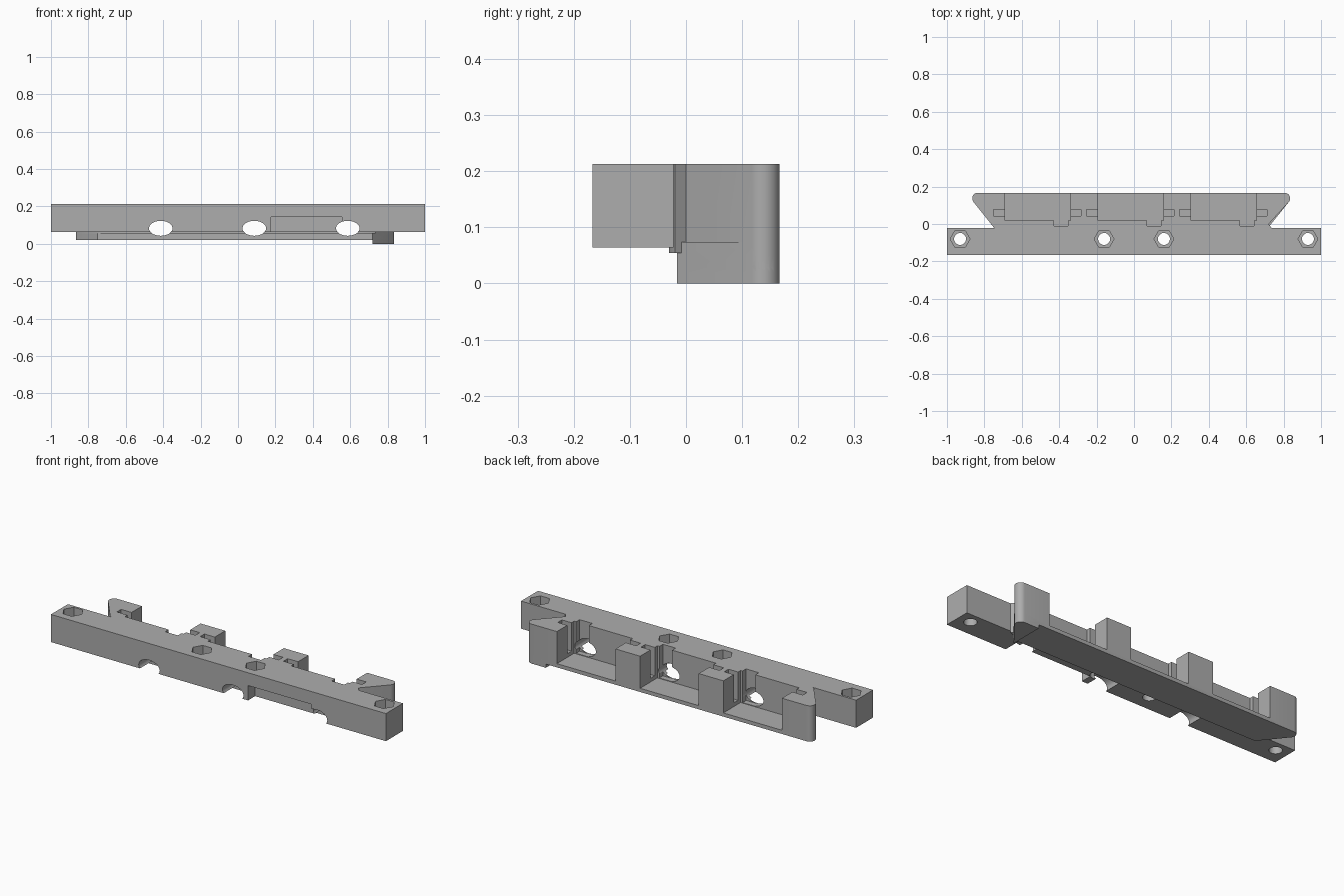
import bpy, bmesh
from math import sin, cos, pi, radians

if "Cube" in bpy.data.objects:
    bpy.data.objects.remove(bpy.data.objects["Cube"], do_unlink=True)

grey = bpy.data.materials.new("plain grey")
grey.use_nodes = True
colour = (0.42, 0.42, 0.42, 1)
grey.diffuse_color = colour
grey.node_tree.nodes["Principled BSDF"].inputs["Base Color"].default_value = colour

TOP, BAR_BOTTOM, PLATE_BOTTOM, FLOOR = 0.213, 0.064, 0.02, 0.04


def prism(name, points, low, high, along_y=False):
    """Extrude a closed profile along z, or along y for an xz profile."""
    bm = bmesh.new()
    place = (lambda p: (p[0], low, p[1])) if along_y else (lambda p: (p[0], p[1], low))
    face = bm.faces.new([bm.verts.new(place(p)) for p in points])
    grown = bmesh.ops.extrude_face_region(bm, geom=[face])["geom"]
    step = (0, high - low, 0) if along_y else (0, 0, high - low)
    bmesh.ops.translate(bm, vec=step, verts=[g for g in grown if isinstance(g, bmesh.types.BMVert)])
    bmesh.ops.recalc_face_normals(bm, faces=bm.faces)
    mesh = bpy.data.meshes.new(name)
    bm.to_mesh(mesh)
    bm.free()
    mesh.materials.append(grey)
    obj = bpy.data.objects.new(name, mesh)
    bpy.context.collection.objects.link(obj)
    return obj


def box(name, x0, x1, y0, y1, z0, z1):
    return prism(name, [(x0, y0), (x1, y0), (x1, y1), (x0, y1)], z0, z1)


def ring(cx, cy, rx, ry, sides):
    return [(cx + rx * cos(2 * pi * i / sides), cy + ry * sin(2 * pi * i / sides))
            for i in range(sides)]


def arc(cx, cy, r, start, end, steps=8):
    angles = [radians(start + (end - start) * i / steps) for i in range(steps + 1)]
    return [(cx + r * cos(a), cy + r * sin(a)) for a in angles]


def combine(target, tool, operation):
    tool.hide_render = True
    mod = target.modifiers.new(operation, "BOOLEAN")
    mod.operation, mod.solver, mod.object = operation, "EXACT", tool
    bpy.context.view_layer.objects.active = target
    bpy.ops.object.modifier_apply(modifier=mod.name)
    bpy.data.objects.remove(tool, do_unlink=True)


# Long front bar
rail = box("mounting_rail", -1, 1, -0.167, -0.022, BAR_BOTTOM, TOP)

# Flared rear body with rounded ends
right_end = arc(0.805, 0.137, 0.03, -40, 90)
left_end = arc(-0.835, 0.137, 0.03, 90, 218)
flare = [(-0.75, -0.018), (-0.72, -0.03), (0.715, -0.03), (0.735, -0.02), (0.72, 0)] + right_end + left_end
combine(rail, prism("rear_body", flare, BAR_BOTTOM - 0.01, TOP), "UNION")
lower = [(-0.75, -0.016), (0.72, -0.016)] + right_end + left_end
combine(rail, prism("base_plate", lower, PLATE_BOTTOM, BAR_BOTTOM + 0.01), "UNION")

# Foot below the right end
foot = [(0.72, -0.016)] + right_end + [(0.72, 0.167)]
combine(rail, prism("end_foot", foot, 0, PLATE_BOTTOM + 0.01), "UNION")

# Three rear pockets, each with side slots, a front notch and an oval hole
for i in range(3):
    x = -0.69 + 0.497 * i
    combine(rail, box("pocket", x, x + 0.35, 0.02, 0.3, FLOOR, 0.3), "DIFFERENCE")
    combine(rail, box("left_slot", x - 0.062, x + 0.01, 0.042, 0.078, 0.06, 0.3), "DIFFERENCE")
    combine(rail, box("right_slot", x + 0.34, x + 0.407, 0.042, 0.078, 0.06, 0.3), "DIFFERENCE")
    combine(rail, box("notch", x + 0.262, x + 0.338, -0.01, 0.03, FLOOR + 0.003, 0.3), "DIFFERENCE")
    oval = ring(-0.413 + 0.5 * i, 0.083, 0.063, 0.04, 40)
    combine(rail, prism("oval_hole", oval, -0.3, 0.06, True), "DIFFERENCE")

# Shallow recess at the lower front
combine(rail, box("front_recess", 0.177, 0.556, -0.3, -0.107, 0, 0.144), "DIFFERENCE")

# Screw holes with hexagonal nut seats
for x in (-0.93, -0.16, 0.16, 0.93):
    combine(rail, prism("screw_hole", ring(x, -0.08, 0.032, 0.032, 24), -0.1, 0.3), "DIFFERENCE")
    combine(rail, prism("nut_seat", ring(x, -0.08, 0.053, 0.053, 6), 0.15, 0.3), "DIFFERENCE")

# Smooth the round parts and keep the edges crisp
bpy.ops.object.select_all(action="DESELECT")
rail.select_set(True)
bpy.context.view_layer.objects.active = rail
bpy.ops.object.shade_smooth_by_angle(angle=radians(30))
